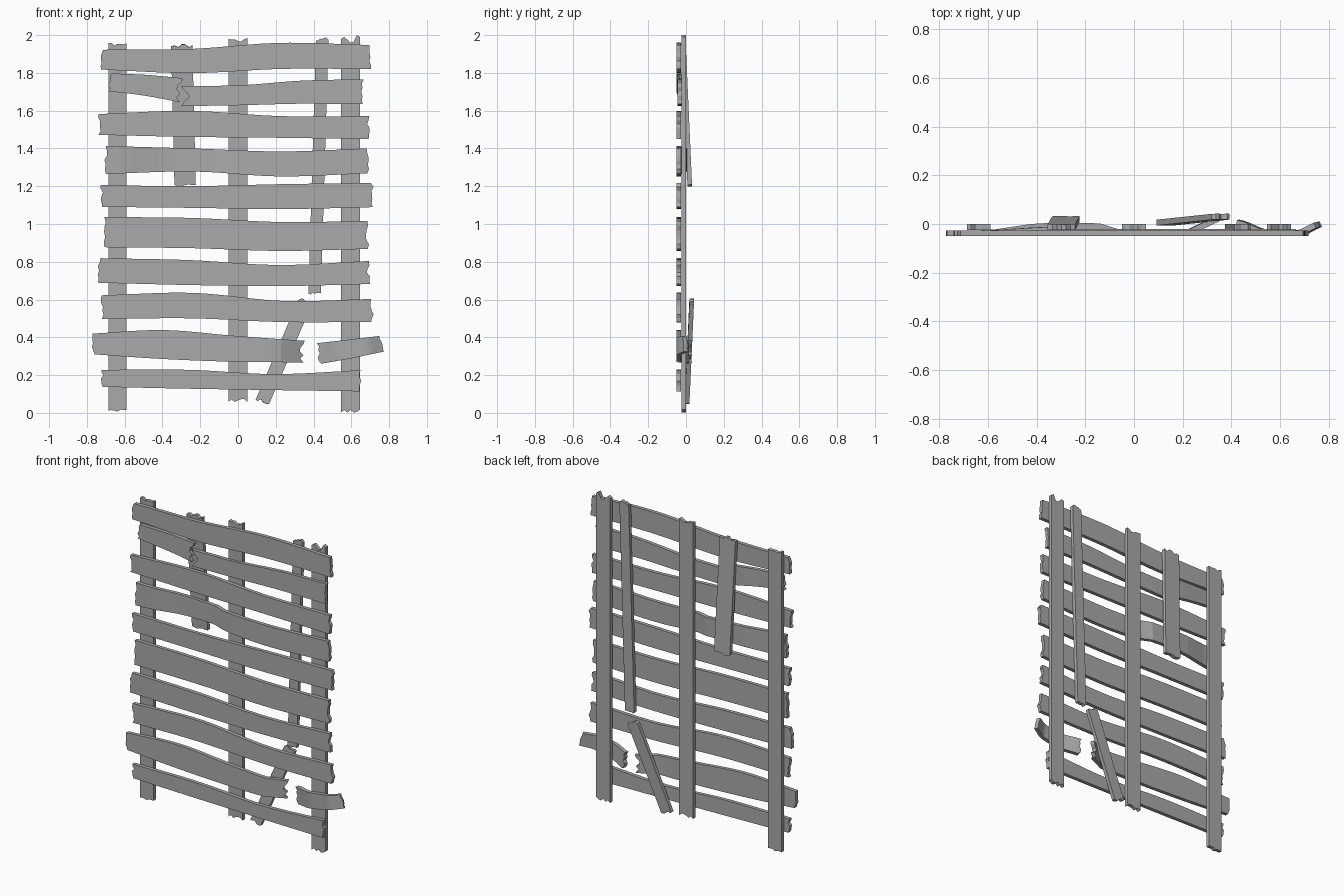
import bpy, bmesh, math, random
from mathutils import Vector

random.seed(4)
cube = bpy.data.objects.get("Cube")
if cube:
    bpy.data.objects.remove(cube)

# Weathered wood, one flat colour
wood = bpy.data.materials.new("grey_wood")
wood.use_nodes = True
GREY = (0.4, 0.4, 0.4, 1)
wood.diffuse_color = GREY
wood.node_tree.nodes["Principled BSDF"].inputs["Base Color"].default_value = GREY

THICK = 0.024
PLANK_Y = -0.038
POST_Y = -0.013
ROWS = 6        # cells across a board
STEPS = 20      # cells along a board


def spline(keys, t):
    """Smooth curve through evenly spaced values."""
    n = len(keys) - 1
    i = min(int(t * n), n - 1)
    f = t * n - i
    b, c = keys[i], keys[i + 1]
    a = keys[i - 1] if i else 2 * b - c
    d = keys[i + 2] if i + 2 <= n else 2 * c - b
    return b + f * ((c - a) + f * ((2 * a - 5 * b + 4 * c - d) + f * (3 * (b - c) + d - a))) / 2


def ramp(a, b, x):
    t = max(0, min(1, (x - a) / (b - a)))
    return t * t * (3 - 2 * t)


def jagged(depth):
    return [random.uniform(-depth, depth) for _ in range(ROWS + 1)]


def board(name, path, widths, start, end, steps=STEPS):
    """Board along a path of points, with a splintered outline at both ends."""
    bm = bmesh.new()
    points = [path(i / steps) for i in range(steps + 1)]
    grid = []
    for i, p in enumerate(points):
        along = (points[min(i + 1, steps)] - points[max(i - 1, 0)]).normalized()
        across = along.cross(Vector((0, 1, 0))).normalized()
        half = spline(widths, i / steps) / 2
        jag = start if i == 0 else end if i == steps else [0] * (ROWS + 1)
        grid.append([bm.verts.new(p + across * half * (2 * j / ROWS - 1) + along * jag[j])
                     for j in range(ROWS + 1)])
    for a, b in zip(grid, grid[1:]):
        for j in range(ROWS):
            bm.faces.new((a[j], b[j], b[j + 1], a[j + 1]))
    mesh = bpy.data.meshes.new(name)
    bm.to_mesh(mesh)
    bm.free()
    mesh.materials.append(wood)
    obj = bpy.data.objects.new(name, mesh)
    bpy.context.collection.objects.link(obj)
    solid = obj.modifiers.new("thickness", "SOLIDIFY")
    solid.thickness = THICK
    solid.offset = 0
    return obj


def plank(name, x0, x1, heights, widths, bend=lambda x: 0, start=None, end=None):
    def path(t):
        x = x0 + (x1 - x0) * t
        return Vector((x, PLANK_Y + bend(x), spline(heights, t)))
    return board(name, path, widths, start or jagged(0.008), end or jagged(0.008))


def post(name, bottom, top, width, start=None, end=None):
    a, b = Vector(bottom), Vector(top)
    return board(name, lambda t: a.lerp(b, t), (width, width),
                 start or jagged(0.008), end or jagged(0.01), 8)


# Bends of the damaged planks
def pushed_back(x):
    return 0.03 * ramp(-0.63, -0.36, x) * (1 - ramp(-0.16, -0.04, x))


def snapped_end(x):
    return 0.06 * ramp(0.2, 0.36, x)


def curled(x):
    return 0.045 * (1 - ramp(0.41, 0.56, x)) + 0.04 * ramp(0.67, 0.78, x)


notch = [0, 0.012, 0.03, 0.042, 0.03, 0.012, 0]
torn = [0.01, -0.01, 0.008, -0.014, -0.012, 0.005, 0.012]

# Whole planks: height of the centre line and board width from right to left
plank("plank_1", -0.72, 0.7, (1.87, 1.863, 1.89, 1.884), (0.105, 0.128, 0.138, 0.127))
plank("plank_3", -0.735, 0.69, (1.527, 1.53, 1.514, 1.51), (0.11, 0.138, 0.115, 0.122))
plank("plank_4", -0.7, 0.685, (1.339, 1.339, 1.318, 1.334), (0.148, 0.122, 0.132, 0.132), pushed_back)
plank("plank_5", -0.72, 0.71, (1.148, 1.143, 1.145, 1.153), (0.115, 0.115, 0.132, 0.128))
plank("plank_6", -0.705, 0.685, (0.957, 0.952, 0.934, 0.942), (0.16, 0.16, 0.153, 0.148))
plank("plank_7", -0.735, 0.69, (0.754, 0.743, 0.727, 0.743), (0.13, 0.132, 0.112, 0.122))
plank("plank_8", -0.72, 0.71, (0.56, 0.568, 0.537, 0.542), (0.125, 0.135, 0.112, 0.122))
plank("plank_10", -0.72, 0.65, (0.183, 0.178, 0.163, 0.17), (0.09, 0.1, 0.085, 0.112))

# Broken planks
plank("plank_2_right_piece", -0.68, -0.31, (1.75, 1.735, 1.71), (0.095, 0.11, 0.127),
      lambda x: 0.015 * ramp(-0.65, -0.3, x), end=torn)
plank("plank_2_left_piece", -0.3, 0.66, (1.677, 1.682, 1.698, 1.7), (0.106, 0.106, 0.122, 0.132),
      lambda x: 0.006, start=notch)
plank("plank_9_right_piece", -0.765, 0.335, (0.365, 0.362, 0.34, 0.325),
      (0.11, 0.153, 0.138, 0.115), snapped_end, end=torn)
plank("plank_9_left_piece", 0.43, 0.755, (0.315, 0.338, 0.365), (0.11, 0.1, 0.085), curled)

# Upright posts behind the planks
post("right_post", (-0.638, POST_Y, 0.01), (-0.638, POST_Y, 1.95), 0.097)
post("middle_post", (0, POST_Y, 0.065), (0, POST_Y, 1.975), 0.1)
post("left_post", (0.596, POST_Y, 0.01), (0.596, POST_Y, 1.975), 0.1,
     end=[0.015, 0.025, -0.01, -0.015, 0, 0.015, 0.005])

# Broken uprights
post("loose_upright", (0.406, POST_Y, 0.63), (0.446, POST_Y, 1.98), 0.066)
post("short_upright", (-0.28, 0.02, 1.205), (-0.298, POST_Y, 1.945), 0.113)
post("slanted_upright", (0.13, 0.006, 0.06), (0.357, 0.03, 0.59), 0.075)
